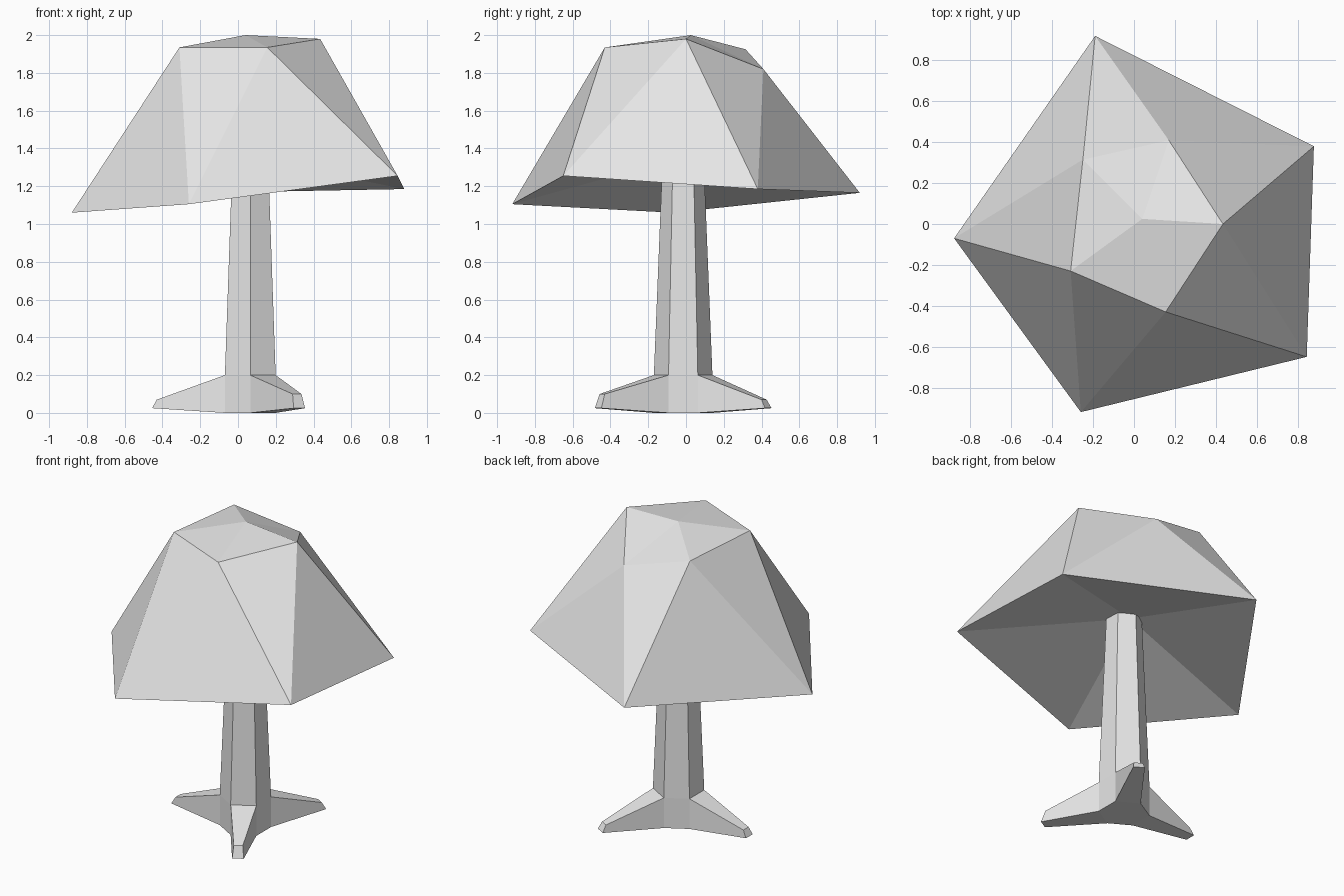
import bpy, bmesh
from math import cos, sin, radians
from mathutils import Vector

if "Cube" in bpy.data.objects:
    bpy.data.objects.remove(bpy.data.objects["Cube"], do_unlink=True)

grey = bpy.data.materials.new("plain_grey")
grey.use_nodes = True
grey.diffuse_color = (0.8, 0.8, 0.8, 1)
grey.node_tree.nodes["Principled BSDF"].inputs["Base Color"].default_value = (0.8, 0.8, 0.8, 1)


def finish(bm, name):
    bmesh.ops.recalc_face_normals(bm, faces=bm.faces)
    mesh = bpy.data.meshes.new(name)
    bm.to_mesh(mesh)
    bm.free()
    mesh.materials.append(grey)
    obj = bpy.data.objects.new(name, mesh)
    bpy.context.collection.objects.link(obj)
    return obj


def heading(angle):
    return Vector((cos(radians(angle)), sin(radians(angle)), 0))


# Trunk: tapered six-sided column
AXIS = Vector((0.065, -0.015, 0))
bm = bmesh.new()
rings = []
for z, radius in ((0, 0.155), (0.2, 0.155), (1.42, 0.106)):
    rings.append([bm.verts.new(AXIS + heading(30 + 60 * k) * radius + Vector((0, 0, z)))
                  for k in range(6)])
sides = []
for low, high in zip(rings, rings[1:]):
    for k in range(6):
        n = (k + 1) % 6
        sides.append(bm.faces.new((low[k], low[n], high[n], high[k])))
bm.faces.new(rings[0][::-1])
bm.faces.new(rings[-1])

# Roots: every other lower side pulled out to a small blunt tip
for k, angle, tip_top in ((0, 60, 0.07), (2, 180, 0.07), (4, 300, 0.1)):
    out = heading(angle)
    across = heading(angle + 90)
    tip = bmesh.ops.extrude_discrete_faces(bm, faces=[sides[k]])["faces"][0]
    for v in tip.verts:
        upper = v.co.z > 0.1
        side = 1 if (v.co - AXIS).dot(across) > 0 else -1
        v.co = AXIS + out * (0.495 if upper else 0.52) + across * side * (0.027 if upper else 0.035)
        v.co.z = tip_top if upper else 0.025
finish(bm, "trunk_and_roots")

# Canopy: uneven faceted dome with a hollowed underside
rim_points = ((-0.88, -0.07, 1.06), (-0.26, -0.92, 1.105), (0.845, -0.65, 1.255),
              (0.88, 0.38, 1.185), (-0.19, 0.92, 1.165))
crown_points = ((-0.31, -0.23, 1.935), (0.155, -0.43, 1.935), (0.435, 0, 1.98),
                (0.17, 0.41, 1.82), (-0.25, 0.315, 1.925))
bm = bmesh.new()
rim = [bm.verts.new(p) for p in rim_points]
crown = [bm.verts.new(p) for p in crown_points]
peak = bm.verts.new((0.04, 0.025, 2))
hollow = bm.verts.new((0.03, 0, 1.36))
for k in range(5):
    n = (k + 1) % 5
    bm.faces.new((rim[k], rim[n], crown[k]))
    bm.faces.new((rim[n], crown[n], crown[k]))
    bm.faces.new((crown[k], crown[n], peak))
    bm.faces.new((rim[n], rim[k], hollow))
finish(bm, "canopy")
